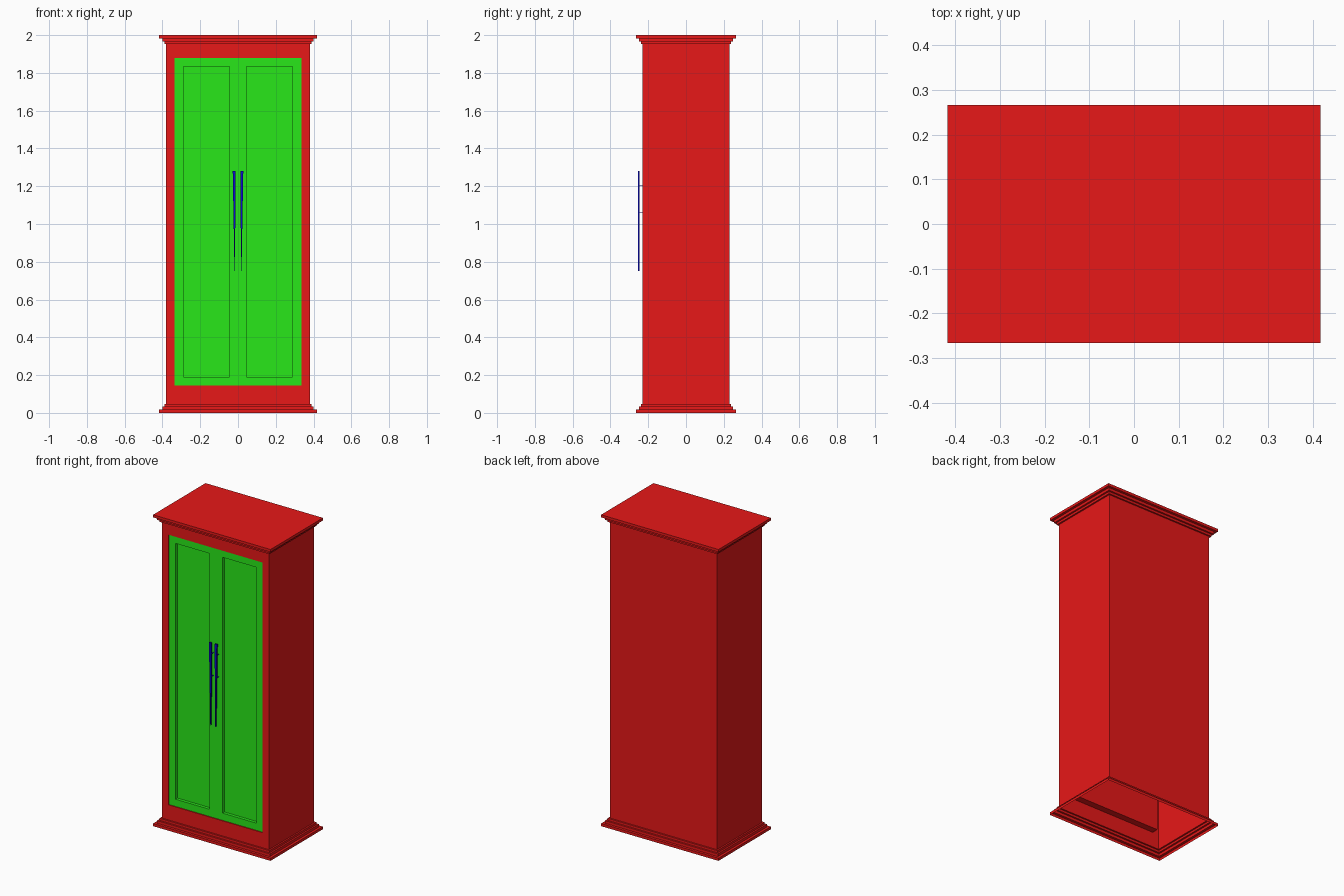
import bpy
import bmesh
from mathutils import Vector

if "Cube" in bpy.data.objects:
    bpy.data.objects.remove(bpy.data.objects["Cube"], do_unlink=True)


def material(name, colour):
    mat = bpy.data.materials.new(name)
    mat.use_nodes = True
    mat.diffuse_color = (*colour, 1)
    mat.node_tree.nodes["Principled BSDF"].inputs["Base Color"].default_value = (*colour, 1)
    return mat


RED = material("red_wood", (0.8, 0.009, 0.009))
GREEN = material("green_paint", (0.022, 0.8, 0.01))
NAVY = material("blue_metal", (0.003, 0.003, 0.65))

HALF_W, HALF_D = 0.38, 0.229           # cabinet body
DOOR_W, DOOR_LOW, DOOR_HIGH = 0.335, 0.145, 1.88
POCKET = 0.042
DOOR_FRONT = -HALF_D + 0.006


def finish(bm, name, mat):
    bmesh.ops.recalc_face_normals(bm, faces=bm.faces[:])
    mesh = bpy.data.meshes.new(name)
    bm.to_mesh(mesh)
    bm.free()
    mesh.materials.append(mat)
    obj = bpy.data.objects.new(name, mesh)
    bpy.context.collection.objects.link(obj)
    return obj


def add_box(bm, low, high):
    low, high = Vector(low), Vector(high)
    verts = bmesh.ops.create_cube(bm, size=1)["verts"]
    for v in verts:
        v.co = (low + high) / 2 + v.co * (high - low)
    return verts


def front_face(bm):
    """Largest face that looks towards the front."""
    bm.normal_update()
    return max((f for f in bm.faces if f.normal.y < -0.9), key=lambda f: f.calc_area())


def push_in(bm, face, depth):
    """Extrude a face straight back to form a recess."""
    new = bmesh.ops.extrude_discrete_faces(bm, faces=[face])["faces"][0]
    bmesh.ops.translate(bm, verts=new.verts[:], vec=(0, depth, 0))


# Carcass: a rectangle lofted through stepped plinth, body and cornice, open below
def build_carcass():
    steps = [(0.037, 0.0), (0.037, 0.017), (0.021, 0.017), (0.021, 0.034),
             (0.01, 0.034), (0.01, 0.048), (0, 0.048)]
    levels = steps + [(o, 2 - z) for o, z in reversed(steps)]
    bm = bmesh.new()
    rings = []
    for out, z in levels:
        x, y = HALF_W + out, HALF_D + out
        rings.append([bm.verts.new((sx * x, sy * y, z))
                      for sx, sy in ((-1, -1), (1, -1), (1, 1), (-1, 1))])
    for a, b in zip(rings, rings[1:]):
        for i in range(4):
            j = (i + 1) % 4
            bm.faces.new((a[i], a[j], b[j], b[i]))
    bm.faces.new(rings[-1])

    # Door pocket in the front wall
    opening = front_face(bm)
    bmesh.ops.inset_individual(bm, faces=[opening], thickness=0.04)
    for v in opening.verts:
        v.co.x = DOOR_W if v.co.x > 0 else -DOOR_W
        v.co.z = DOOR_HIGH if v.co.z > 1 else DOOR_LOW
    push_in(bm, opening, POCKET)
    return finish(bm, "carcass", RED)


# Doors: slabs with one sunken panel each
def build_door(name, side):
    x0, x1 = sorted((0, side * DOOR_W))
    bm = bmesh.new()
    add_box(bm, (x0, DOOR_FRONT, DOOR_LOW),
            (x1, -HALF_D + POCKET - 0.002, DOOR_HIGH))
    panel = front_face(bm)
    bmesh.ops.inset_individual(bm, faces=[panel], thickness=0.046, use_even_offset=True)
    push_in(bm, panel, 0.02)
    return finish(bm, name, GREEN)


# Handles: bars tapering downwards, held by two short posts
def build_handle(name, side):
    bm = bmesh.new()
    bar = add_box(bm, (0.012, -0.255, 0.75), (0.028, -0.245, 1.28))
    for v in bar:
        if v.co.z < 1:
            v.co.x = 0.0175 + (0.001 if v.co.x > 0.02 else -0.001)
    for z in (1.06, 1.205):
        add_box(bm, (0.017, -0.247, z - 0.002), (0.021, DOOR_FRONT, z + 0.002))
    for v in bm.verts:
        v.co.x *= side
    return finish(bm, name, NAVY)


build_carcass()
for label, side in (("left", 1), ("right", -1)):
    build_door(label + "_door", side)
    build_handle(label + "_handle", side)
